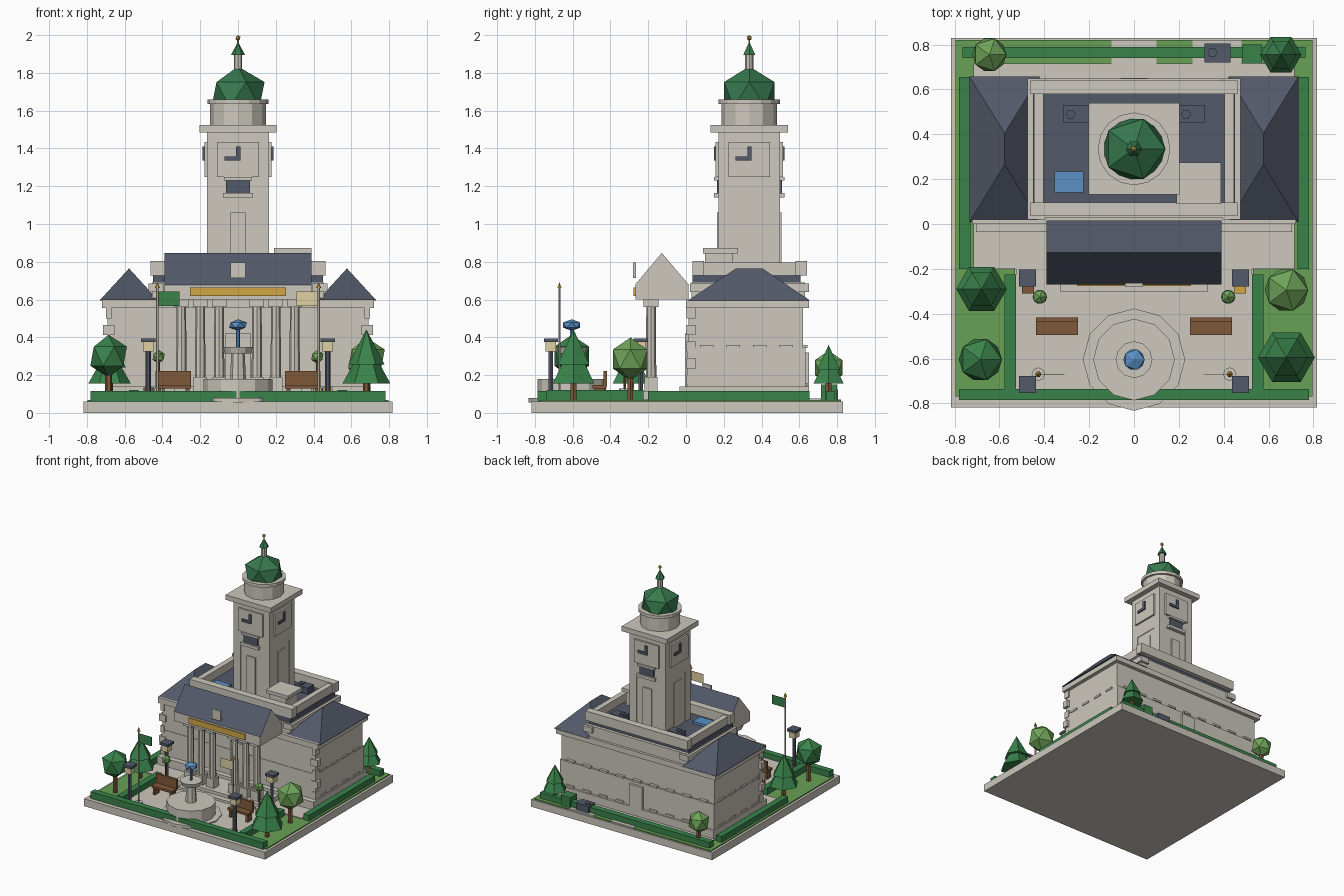
import bpy, bmesh, math
from mathutils import Matrix, Vector

cube = bpy.data.objects.get("Cube")
if cube:
    bpy.data.objects.remove(cube, do_unlink=True)


def material(name, rgb):
    m = bpy.data.materials.new(name)
    m.use_nodes = True
    m.diffuse_color = (*rgb, 1)
    m.node_tree.nodes["Principled BSDF"].inputs["Base Color"].default_value = (*rgb, 1)
    return m


STONE = material("warm_stone", (0.61, 0.58, 0.51))
SLATE = material("blue_slate", (0.085, 0.1, 0.14))
GREEN = material("deep_green", (0.042, 0.225, 0.07))
COPPER = material("copper_green", (0.038, 0.19, 0.076))
GRASS = material("grass_green", (0.14, 0.35, 0.09))
LEAF = material("light_leaf", (0.16, 0.37, 0.1))
WOOD = material("brown_wood", (0.215, 0.1, 0.042))
GOLD = material("gold", (0.65, 0.38, 0.06))
BLUE = material("water_blue", (0.1, 0.28, 0.56))
CREAM = material("cream", (0.74, 0.64, 0.36))


def finish(name, bm, mats):
    bmesh.ops.recalc_face_normals(bm, faces=bm.faces)
    me = bpy.data.meshes.new(name)
    bm.to_mesh(me)
    bm.free()
    for m in mats:
        me.materials.append(m)
    ob = bpy.data.objects.new(name, me)
    bpy.context.scene.collection.objects.link(ob)
    return ob


def box(name, mat, x, y, z, turn=None):
    """Box from (low, high) ranges, optionally moved by a matrix."""
    bm = bmesh.new()
    bmesh.ops.create_cube(bm, size=1)
    for v in bm.verts:
        v.co = Vector([r[0] if c < 0 else r[1] for c, r in zip(v.co, (x, y, z))])
    if turn:
        bm.transform(turn)
    return finish(name, bm, [mat])


def around(c, half):
    return (c - half, c + half)


def cyl(name, mat, x, y, z, r, r2=None, n=12):
    bm = bmesh.new()
    bmesh.ops.create_cone(bm, cap_ends=True, segments=n, radius1=r,
                          radius2=r if r2 is None else r2, depth=z[1] - z[0])
    bm.transform(Matrix.Translation((x, y, sum(z) / 2)) @ Matrix.Rotation(math.pi / 2, 4, "Z"))
    return finish(name, bm, [mat])


def ball(name, mat, x, y, z, r, squash=1):
    bm = bmesh.new()
    bmesh.ops.create_icosphere(bm, subdivisions=1, radius=r)
    bm.transform(Matrix.Translation((x, y, z)) @ Matrix.Diagonal((1, 1, squash, 1)))
    return finish(name, bm, [mat])


def hip_roof(name, x, y, ridge, z):
    bm = bmesh.new()
    mid = sum(x) / 2
    base = [bm.verts.new((a, b, z[0])) for a, b in
            ((x[0], y[0]), (x[1], y[0]), (x[1], y[1]), (x[0], y[1]))]
    f, b = [bm.verts.new((mid, r, z[1])) for r in ridge]
    for face in (base, (base[0], base[1], f), (base[2], base[3], b),
                 (base[1], base[2], b, f), (base[3], base[0], f, b)):
        bm.faces.new(face)
    return finish(name, bm, [SLATE])


# Grounds
box("base_slab", STONE, (-.817, .817), (-.818, .83), (0, .06))
for s, side in ((-1, "right"), (1, "left")):
    box(side + "_lawn", GRASS, sorted((s * .53, s * .797)), (-.77, .82), (.06, .068))
    box(side + "_back_lawn", GRASS, sorted((s * .1, s * .53)), (.71, .82), (.06, .068))
    box(side + "_hedge", GREEN, around(s * .755, .025), (-.2, .655), (.06, .115))
    box(side + "_garden_hedge", GREEN, around(s * .552, .025), (-.735, -.225), (.06, .12))
box("building_terrace", STONE, (-.715, .715), (-.2, .715), (.06, .075))
box("forecourt", STONE, (-.527, .527), (-.735, -.2), (.06, .072))
box("back_path", STONE, (-.1, .1), (.71, .82), (.06, .07))
box("front_hedge", GREEN, (-.78, .78), (-.785, -.735), (.06, .115))
box("back_hedge", GREEN, (-.765, .765), (.74, .79), (.06, .115))
box("square_shrub", GREEN, (.485, .57), (.715, .8), (.06, .15))
box("cooler_pad", STONE, (.26, .48), (.71, .82), (.06, .072))
box("ground_cooler", SLATE, (.315, .43), (.72, .805), (.06, .125))
cyl("ground_cooler_fan", SLATE, .35, .765, (.125, .132), .022, n=6)

# Main building
box("plinth", STONE, (-.705, .705), (-.035, .65), (.06, .14))
box("lower_walls", STONE, (-.695, .695), (.008, .632), (.14, .345))
box("main_walls", STONE, (-.69, .69), (.012, .62), (.345, .56))
box("cornice", STONE, (-.72, .72), (0, .65), (.555, .6))
box("upper_walls", STONE, (-.455, .455), (.03, .63), (.6, .69))
box("roof_deck", SLATE, (-.45, .45), (.035, .605), (.69, .73))
box("front_parapet", STONE, (-.462, .462), (.035, .095), (.728, .805))
box("back_parapet", STONE, (-.462, .462), (.58, .64), (.728, .805))
for s, side in ((-1, "right"), (1, "left")):
    box(side + "_parapet", STONE, around(s * .425, .022), (.09, .585), (.728, .795))
    box(side + "_upper_cornice", STONE, around(s * .435, .04), (.02, .65), (.64, .685))
    hip_roof(side + "_wing_roof", (s * .577 - .156, s * .577 + .156), (.01, .657), (.265, .405), (.595, .765))
    for i in range(5):
        w = .03 if i % 2 else .015
        box(side + "_quoin", STONE, around(s * .685, w), (.002, .05), around(.175 + i * .088, .027))
    for i in range(4):
        for z in (.352, .15):
            box(side + "_window_ledge", STONE, around(s * .693, .008),
                around(.11 + i * .14, .035), around(z, .008))
for i in range(9):
    for z in (.352, .15):
        box("back_window_ledge", STONE, around((i - 4) * .15, .035), (.61, .642), around(z, .008))
box("back_door", STONE, (-.06, .06), (.61, .652), (.14, .32))
box("front_door", STONE, (-.07, .07), (-.005, .012), (.14, .42))

# Roof fittings
box("skylight", BLUE, (-.355, -.225), (.14, .235), (.73, .75))
box("stair_house", STONE, (.215, .365), (.1, .25), (.73, .845))
box("stair_house_lid", STONE, (.19, .388), (.09, .275), (.845, .872))
for x in (-.257, .257):
    box("roof_cooler", SLATE, around(x, .058), (.45, .53), (.73, .78))
    cyl("roof_cooler_fan", SLATE, x - .025, .49, (.78, .79), .022, n=6)

# Portico with a gabled roof
box("portico_floor", STONE, (-.39, .39), (-.255, .01), (.06, .115))
box("portico_step", STONE, (-.33, .33), (-.3, -.25), (.06, .09))
box("entablature", STONE, (-.388, .388), (-.268, .012), (.6, .68))
bm = bmesh.new()
outline = ((-.27, .678), (.015, .678), (-.128, .847))
gable = bm.faces.new([bm.verts.new((-.39, y, z)) for y, z in outline])
new = bmesh.ops.extrude_face_region(bm, geom=[gable])["geom"]
bmesh.ops.translate(bm, vec=(.78, 0, 0), verts=[v for v in new if isinstance(v, bmesh.types.BMVert)])
bm.normal_update()
for f in bm.faces:
    f.material_index = 1 if abs(f.normal.x) < .5 and f.calc_center_median().z > .7 else 0
finish("portico_roof", bm, [STONE, SLATE])
box("gold_fascia", GOLD, (-.255, .255), (-.277, -.268), (.618, .664))
box("roof_plaque", STONE, (-.04, .04), (-.28, -.264), (.715, .795))
for x in (.1, .2, .3):
    for s in (-1, 1):
        box("column_base", STONE, around(s * x, .035), around(-.185, .035), (.115, .19))
        cyl("column", STONE, s * x, -.185, (.19, .565), .028, .025, n=8)
        box("column_capital", STONE, around(s * x, .038), around(-.185, .04), (.56, .6))

# Clock tower: clocks on four sides, windows on the front and back only
CY = .335
tower = Matrix.Translation((0, CY, 0))
box("tower_core", STONE, (-.158, .158), (-.158, .158), (.69, 1.16), tower)
box("clock_stage", STONE, (-.163, .163), (-.163, .163), (1.14, 1.49), tower)
box("tower_cornice", STONE, (-.204, .204), (-.204, .204), (1.485, 1.525), tower)
for k in range(4):
    t = tower @ Matrix.Rotation(k * math.pi / 2, 4, "Z")
    box("corner_pier", STONE, (.098, .163), (-.163, -.098), (.7, 1.14), t)
    box("clock_face", STONE, (-.11, .11), (-.178, -.16), (1.25, 1.435), t)
    box("minute_hand", SLATE, (-.01, .012), (-.187, -.178), (1.335, 1.41), t)
    box("hour_hand", SLATE, (-.072, -.01), (-.187, -.178), (1.335, 1.357), t)
    if k % 2:
        box("side_pilaster", STONE, (-.05, .05), (-.163, -.155), (.73, 1.1), t)
        continue
    box("shaft_panel", STONE, (-.04, .04), (-.17, -.155), (.73, 1.06), t)
    box("window_sill", STONE, (-.08, .08), (-.187, -.16), (1.14, 1.165), t)
    box("belfry_window", SLATE, (-.063, .063), (-.172, -.16), (1.165, 1.23), t)
    box("window_lintel", STONE, (-.075, .075), (-.187, -.16), (1.23, 1.248), t)
cyl("drum", STONE, 0, CY, (1.525, 1.64), .147)
cyl("drum_ring", STONE, 0, CY, (1.635, 1.66), .162, n=16)
ball("dome", COPPER, 0, CY, 1.685, .157, .95)
cyl("lantern", STONE, 0, CY, (1.81, 1.9), .022, n=8)
cyl("lantern_cap", COPPER, 0, CY, (1.895, 1.958), .037, .004, n=6)
cyl("finial_rod", GOLD, 0, CY, (1.95, 1.98), .004, n=6)
ball("finial", GOLD, 0, CY, 1.985, .014, 1.07)

# Fountain
FY = -.605
cyl("fountain_paving", STONE, 0, FY, (.055, .08), .228)
cyl("fountain_basin", STONE, 0, FY, (.08, .18), .182)
cyl("fountain_pedestal", STONE, 0, FY, (.18, .32), .042, .035, n=8)
cyl("fountain_bowl", STONE, 0, FY, (.315, .35), .07, .082)
cyl("water_jet", BLUE, 0, FY, (.35, .45), .01, n=6)
ball("water_crown", BLUE, 0, FY, .465, .053, .58)

# Forecourt furniture
for s, flag in ((-1, GREEN), (1, CREAM)):
    bx = around(s * .343, .093)
    box("bench_seat", WOOD, bx, (-.495, -.42), (.13, .148))
    box("bench_back", WOOD, bx, (-.437, -.417), (.14, .222))
    for e in (-.075, .075):
        box("bench_leg", WOOD, around(s * .343 + e, .01), (-.485, -.43), (.072, .13))
    for y in (-.24, -.715):
        cyl("lamp_post", SLATE, s * .475, y, (.06, .33), .014, n=6)
        box("lamp_glass", CREAM, around(s * .475, .028), around(y, .028), (.325, .375))
        box("lamp_cap", SLATE, around(s * .475, .038), around(y, .038), (.375, .395))
    box("litter_box", WOOD if s < 0 else GOLD, around(s * .472, .027), (-.31, -.275), (.07, .135))
    cyl("topiary_tub", STONE, s * .42, -.325, (.07, .13), .03, n=8)
    cyl("topiary_stem", WOOD, s * .42, -.325, (.13, .28), .008, n=6)
    ball("topiary", LEAF, s * .42, -.325, .297, .036)
    cyl("flagpole_base", STONE, s * .427, -.67, (.07, .085), .03, n=8)
    cyl("flagpole", STONE, s * .427, -.67, (.07, .665), .007, n=6)
    cyl("flagpole_tip", GOLD, s * .427, -.67, (.66, .692), .014, 0, n=6)
    box("flag", flag, sorted((s * .31, s * .422)), (-.671, -.669), (.567, .642))

# Trees
for x, y, top, r in ((.655, .755, .36, .092), (-.68, -.29, .4, .113), (.68, -.595, .442, .127)):
    h = top - .155
    cyl("conifer_trunk", WOOD, x, y, (.06, .17), .018, n=6)
    cyl("conifer_lower", GREEN, x, y, (.155, .155 + h * .65), r, r * .2, n=6)
    cyl("conifer_upper", GREEN, x, y, (.155 + h * .35, top), r * .76, 0, n=6)
for x, y, z, r, mat in ((-.645, .755, .24, .085, LEAF), (.68, -.295, .285, .108, LEAF),
                        (-.685, -.605, .3, .108, GREEN)):
    cyl("round_tree_trunk", WOOD, x, y, (.06, z - r * .7), .018, n=6)
    ball("round_tree_crown", mat, x, y, z, r, 1.05)
